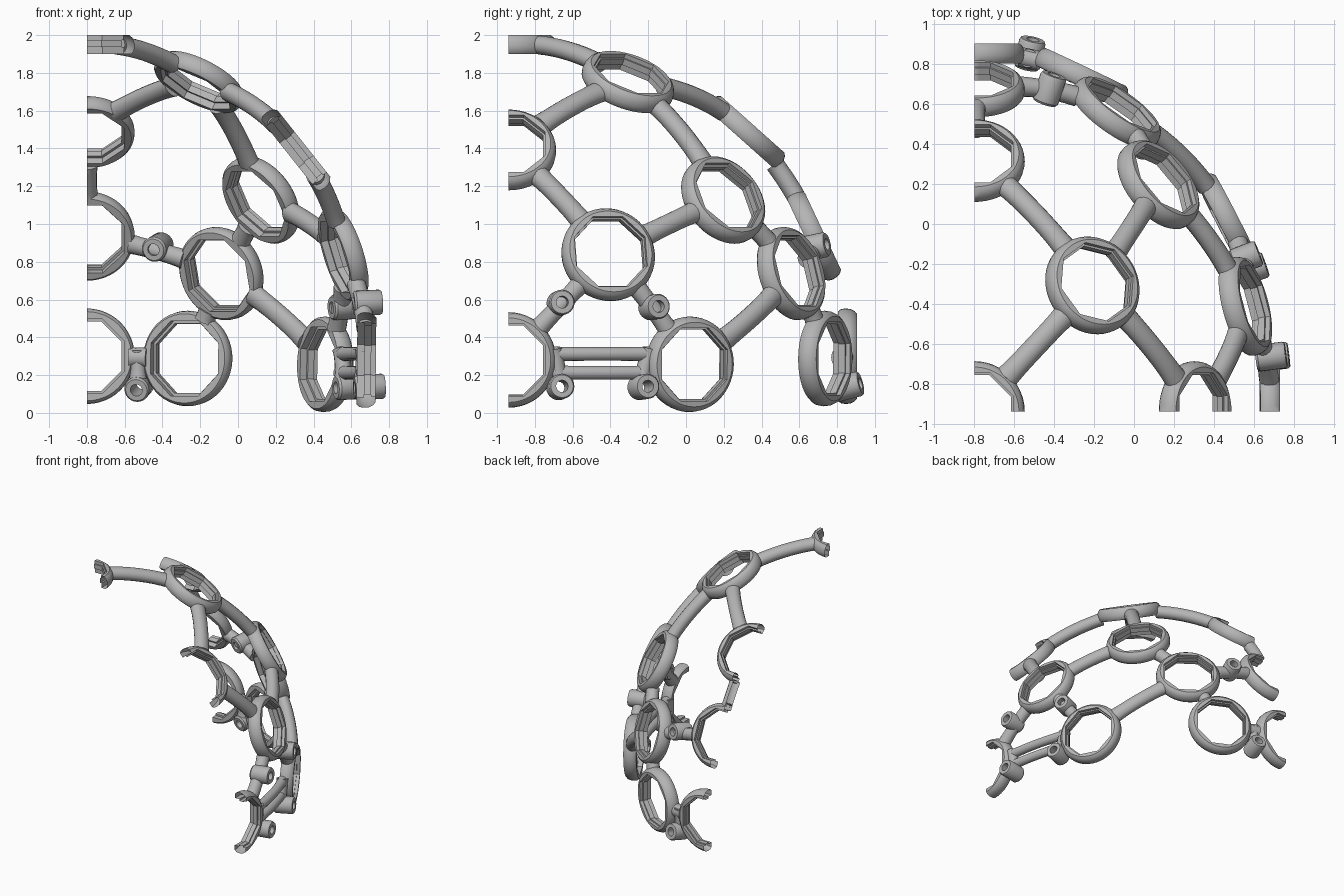
import bpy, bmesh, math
from mathutils import Vector

cube = bpy.data.objects.get("Cube")
if cube:
    bpy.data.objects.remove(cube, do_unlink=True)

CENTRE = Vector((-0.8, -0.94, 0.30))
AXES = Vector((1.48, 1.80, 1.65))

mat = bpy.data.materials.new("satin grey")
mat.use_nodes = True
GREY = (0.46, 0.46, 0.46, 1)
mat.diffuse_color = GREY
mat.node_tree.nodes["Principled BSDF"].inputs["Base Color"].default_value = GREY


def level(p):
    d = p - CENTRE
    return math.sqrt(sum((d[i] / AXES[i]) ** 2 for i in range(3)))


def normal(p):
    d = p - CENTRE
    return Vector([d[i] / AXES[i] ** 2 for i in range(3)]).normalized()


def on_shell(p, lev=1.0):
    return CENTRE + (p - CENTRE) * (lev / level(p))


def finish(name, bm, cut=False):
    """Trim at the two symmetry planes, cap the cuts and make the object."""
    if cut:
        for axis in (Vector((1, 0, 0)), Vector((0, 1, 0))):
            res = bmesh.ops.bisect_plane(bm, geom=bm.verts[:] + bm.edges[:] + bm.faces[:],
                                         plane_co=CENTRE, plane_no=axis, clear_inner=True)
            edges = [e for e in res["geom_cut"]
                     if isinstance(e, bmesh.types.BMEdge) and e.is_valid and e.is_boundary]
            if edges:
                bmesh.ops.edgeloop_fill(bm, edges=edges)
    bmesh.ops.recalc_face_normals(bm, faces=bm.faces)
    mesh = bpy.data.meshes.new(name)
    bm.to_mesh(mesh)
    bm.free()
    obj = bpy.data.objects.new(name, mesh)
    bpy.context.collection.objects.link(obj)
    mesh.materials.append(mat)
    bpy.ops.object.select_all(action='DESELECT')
    obj.select_set(True)
    bpy.context.view_layer.objects.active = obj
    bpy.ops.object.shade_smooth_by_angle(angle=math.radians(32))


def skin(bm, loops, closed):
    """Join equal loops of points with quads; cap the ends when open."""
    vs = [[bm.verts.new(p) for p in loop] for loop in loops]
    n = len(vs[0])
    for i in range(len(vs) if closed else len(vs) - 1):
        a, b = vs[i], vs[(i + 1) % len(vs)]
        for j in range(n):
            bm.faces.new((a[j], a[(j + 1) % n], b[(j + 1) % n], b[j]))
    if not closed:
        bm.faces.new(vs[0])
        bm.faces.new(vs[-1])


def lathe(name, origin, axis, profile, cut=False, segs=48):
    """Closed profile of (radius, height, octagonal) turned about an axis."""
    up = Vector((0, 0, 1)) if abs(axis.z) < 0.95 else Vector((0, 1, 0))
    side = up.cross(axis).normalized()
    up = axis.cross(side)
    loops = []
    for r, h, octagonal in profile:
        loop = []
        for k in range(segs):
            a = 2 * math.pi * k / segs
            rr = r
            if octagonal:
                off = (a + math.pi / 8) % (math.pi / 4) - math.pi / 8
                # corners sit half a step away from the vertical
                off = math.pi / 8 - abs(off) if octagonal == 2 else off
                rr = r * math.cos(math.pi / 8) / math.cos(off)
            loop.append(origin + side * rr * math.cos(a) + up * rr * math.sin(a) + axis * h)
        loops.append(loop)
    bm = bmesh.new()
    skin(bm, loops, True)
    finish(name, bm, cut)


def beam(name, a, b, radius, trim=0.0, flare=0.12, cut=False):
    """Round bar that follows the shell, slightly flared at both ends."""
    span = (b - a).length
    t0, steps = trim / span, 12
    path = []
    for i in range(steps + 1):
        t = t0 + (1 - 2 * t0) * i / steps
        path.append(on_shell(a.lerp(b, t), level(a) * (1 - t) + level(b) * t))
    loops = []
    for i, p in enumerate(path):
        tan = (path[min(i + 1, steps)] - path[max(i - 1, 0)]).normalized()
        side = normal(p).cross(tan).normalized()
        out = tan.cross(side)
        r = radius * (1 + flare * abs(2 * i / steps - 1) ** 4)
        loops.append([p + side * r * math.cos(q) + out * min(r, 0.05) * math.sin(q)
                      for q in [2 * math.pi * k / 16 for k in range(16)]])
    bm = bmesh.new()
    skin(bm, loops, False)
    finish(name, bm, cut)


# Ring frames: rounded outside, octagonal opening narrowest in the middle
RING = [(0.236, -0.05, 0), (0.249, -0.035, 0), (0.253, -0.01, 0), (0.25, 0.015, 0),
        (0.24, 0.037, 0), (0.224, 0.05, 0), (0.21, 0.05, 1), (0.21, 0.025, 1),
        (0.199, 0.025, 1), (0.199, -0.012, 1), (0.214, -0.012, 1), (0.214, -0.05, 1)]
rings = {
    "crown": (-0.8, -0.94, 1.95),
    "upper_diagonal": (-0.205, -0.305, 1.755),
    "upper_back": (-0.8, 0.32, 1.49),
    "upper_side": (0.31, -0.94, 1.395),
    "middle_diagonal": (0.125, 0.2, 1.13),
    "middle_back": (-0.8, 0.68, 0.94),
    "middle_side": (0.56, -0.41, 0.84),
    "inner_diagonal": (-0.085, 0.56, 0.74),
    "lower_back": (-0.8, 0.855, 0.30),
    "lower_back_corner": (-0.262, 0.74, 0.288),
    "lower_side_corner": (0.465, 0.023, 0.257),
    "lower_side": (0.68, -0.94, 0.28),
}
rings = {k: Vector(v) for k, v in rings.items()}
for key, pos in rings.items():
    lathe(key + "_ring", pos, normal(pos), RING, cut=True)

# Bars joining the rings
links = [("crown", "upper_diagonal", 0.055), ("upper_diagonal", "upper_back", 0.054),
         ("upper_diagonal", "upper_side", 0.057), ("upper_diagonal", "middle_diagonal", 0.054),
         ("upper_side", "middle_side", 0.054), ("middle_side", "middle_diagonal", 0.054),
         ("upper_back", "middle_back", 0.054), ("middle_diagonal", "inner_diagonal", 0.052),
         ("inner_diagonal", "lower_side_corner", 0.056),
         ("inner_diagonal", "lower_back_corner", 0.052), ("middle_back", "inner_diagonal", 0.048),
         ("middle_side", "lower_side", 0.048), ("middle_side", "lower_side_corner", 0.048),
         ("lower_back", "lower_back_corner", 0.052)]
for a, b, r in links:
    beam(f"{a}_to_{b}_bar", rings[a], rings[b], r, trim=0.228, cut=True)


# Hollow screw bosses, tilted upward by a chosen slope
def boss(name, guess, low, high, slope):
    p = on_shell(Vector(guess))
    axis = normal(p)
    axis.z = 0
    axis.normalize()
    axis.z = slope
    lathe(name, p, axis.normalized(),
          [(0.058, low, 0), (0.067, low + 0.012, 0), (0.067, high - 0.012, 0), (0.06, high, 0),
           (0.032, high, 0), (0.032, low, 0)], segs=24)
    return p


boss("back_upper_boss", (-0.425, 0.67, 0.875), -0.08, 0.07, 0.2)
boss("side_upper_boss_front", (0.64, -0.67, 0.58), -0.03, 0.12, 0.05)
boss("side_upper_boss_back", (0.53, -0.18, 0.56), -0.03, 0.11, 0.05)
low_back = boss("back_lower_boss", (-0.53, 0.82, 0.13), -0.04, 0.11, 0.25)
low_front = boss("side_lower_boss_front", (0.66, -0.67, 0.135), -0.04, 0.12, 0.05)
low_rear = boss("side_lower_boss_rear", (0.56, -0.235, 0.135), -0.04, 0.11, 0.05)

# Upright stems that tie each lower boss to the bars above
for name, p, lean in (("back", low_back, 0), ("side_front", low_front, -0.03),
                      ("side_rear", low_rear, 0.05)):
    beam(name + "_stem", on_shell(p + Vector((0, 0, 0.05))),
         on_shell(p + Vector((0, lean, 0.2))), 0.042)

# Pair of parallel side rails with a slot between
for name, z in (("upper", 0.312), ("lower", 0.213)):
    beam(name + "_side_rail", on_shell(Vector((0.67, -0.71, z))),
         on_shell(Vector((0.54, -0.19, z))), 0.036)
